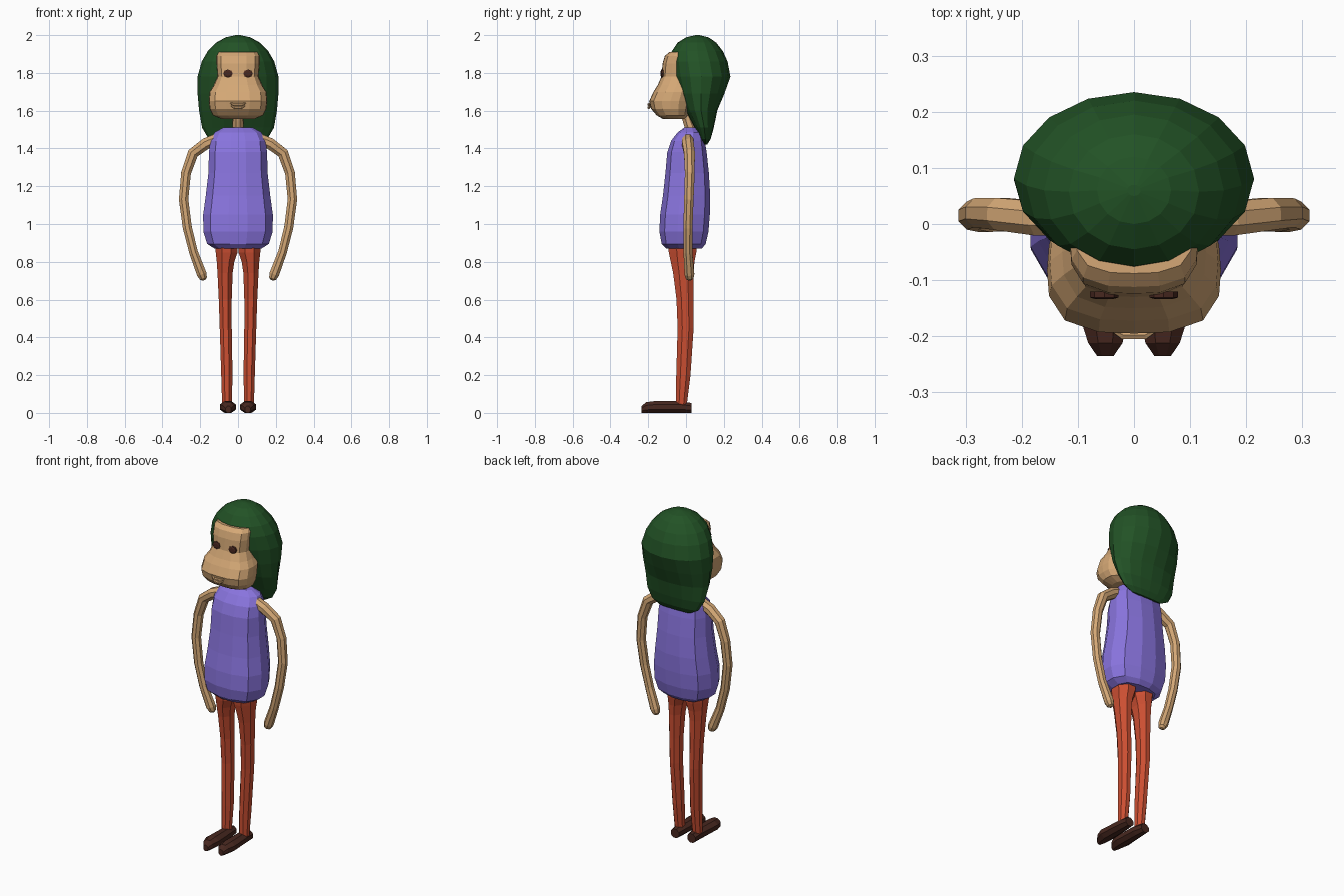
import bpy, bmesh, math
from mathutils import Vector


def material(name, rgb):
    m = bpy.data.materials.new(name)
    m.diffuse_color = (*rgb, 1)
    return m


SKIN = material("tan skin", (0.66, 0.39, 0.18))
GREEN = material("dark green hair", (0.016, 0.085, 0.019))
PURPLE = material("purple shirt", (0.25, 0.175, 0.73))
RED = material("red trousers", (0.60, 0.078, 0.032))
BROWN = material("dark brown", (0.065, 0.021, 0.014))


def section(n, a, b, p=2.0, turn=0.0):
    """Superellipse outline, n corners, half sizes a and b."""
    out = []
    for i in range(n):
        t = 2 * math.pi * (i + turn) / n
        c, s = math.cos(t), math.sin(t)
        k = (abs(c) ** p + abs(s) ** p) ** (-1 / p)
        out.append((a * c * k, b * s * k))
    return out


def loft(name, rings, mat):
    bm = bmesh.new()
    loops = [[bm.verts.new(p) for p in r] for r in rings]
    n = len(loops[0])
    for lo, hi in zip(loops, loops[1:]):
        for i in range(n):
            j = (i + 1) % n
            bm.faces.new((lo[i], lo[j], hi[j], hi[i]))
    bm.faces.new(loops[0][::-1])
    bm.faces.new(loops[-1])
    bmesh.ops.recalc_face_normals(bm, faces=bm.faces)
    me = bpy.data.meshes.new(name)
    bm.to_mesh(me)
    bm.free()
    me.materials.append(mat)
    ob = bpy.data.objects.new(name, me)
    bpy.context.collection.objects.link(ob)
    return ob


def upright(name, rows, n, mat, p=2.0, turn=0.0):
    """Rows of (z, x0, x1, y0, y1) stacked along z."""
    rings = []
    for z, x0, x1, y0, y1 in rows:
        cx, cy = (x0 + x1) / 2, (y0 + y1) / 2
        rings.append([(cx + u, cy + v, z) for u, v in
                      section(n, (x1 - x0) / 2, (y1 - y0) / 2, p, turn)])
    return loft(name, rings, mat)


def sym(rows):
    return [(z, -r, r, y0, y1) for z, r, y0, y1 in rows]


def tube(name, path, n, mat):
    """Rows of (x, y, z, radius) swept along their direction."""
    pts = [Vector(q[:3]) for q in path]
    rings = []
    for i, q in enumerate(path):
        d = (pts[min(i + 1, len(pts) - 1)] - pts[max(i - 1, 0)]).normalized()
        u = Vector((0, 1, 0)) - d * d.y
        u.normalize()
        v = d.cross(u)
        rings.append([pts[i] + u * a + v * b
                      for a, b in section(n, q[3], q[3], 2, 0.5)])
    return loft(name, rings, mat)


# shirt: (z, half width, front y, back y)
upright("shirt", sym([
    (0.87, 0.125, -0.105, 0.085), (0.895, 0.165, -0.13, 0.105),
    (0.96, 0.185, -0.142, 0.12), (1.05, 0.186, -0.138, 0.127),
    (1.15, 0.172, -0.123, 0.129), (1.27, 0.158, -0.11, 0.122),
    (1.38, 0.155, -0.10, 0.11), (1.44, 0.148, -0.08, 0.10),
    (1.485, 0.125, -0.045, 0.088), (1.51, 0.08, -0.01, 0.055)]),
    12, PURPLE, 2.8, 0.5)

# neck
tube("neck", [(0, 0.035, 1.48, 0.032), (0, 0.01, 1.55, 0.03),
              (0, -0.01, 1.62, 0.03)], 8, SKIN)

# head: narrow brow and wide muzzle
upright("head", sym([
    (1.555, 0.085, -0.12, -0.01), (1.575, 0.132, -0.155, 0.01),
    (1.61, 0.150, -0.185, 0.02), (1.65, 0.155, -0.195, 0.03),
    (1.70, 0.150, -0.172, 0.04), (1.735, 0.128, -0.15, 0.05),
    (1.78, 0.108, -0.13, 0.05), (1.85, 0.114, -0.124, 0.05),
    (1.89, 0.114, -0.112, 0.05), (1.91, 0.104, -0.088, 0.05)]),
    16, SKIN, 3.0, 0)

# lips: small smiling rolls
for label, z, w, y in (("upper_lip", 1.634, 0.042, -0.198),
                       ("lower_lip", 1.618, 0.034, -0.198)):
    tube(label, [(-w, y + 0.012, z + 0.008, 0.004), (-w / 2, y, z - 0.002, 0.008),
                 (w / 2, y, z - 0.002, 0.008), (w, y + 0.012, z + 0.008, 0.004)],
         6, SKIN)

# hair: full dome that tapers to the nape
upright("hair", sym([
    (1.42, 0.10, 0.098, 0.112), (1.45, 0.155, 0.075, 0.13),
    (1.51, 0.190, 0.045, 0.147), (1.60, 0.206, -0.005, 0.165),
    (1.69, 0.214, -0.045, 0.203), (1.78, 0.214, -0.073, 0.235),
    (1.86, 0.192, -0.083, 0.220), (1.915, 0.160, -0.075, 0.195),
    (1.96, 0.116, -0.045, 0.160), (1.988, 0.066, 0.0, 0.120),
    (2.0, 0.012, 0.05, 0.07)]), 16, GREEN, 2.0, 0)

for side, s in (("left", 1), ("right", -1)):
    # eye: flat disc on the brow
    rings = [[(s * 0.053 + u * k, y, 1.797 + v * k)
              for u, v in section(8, 0.025, 0.021)]
             for y, k in ((-0.120, 1), (-0.131, 1), (-0.134, 0.6))]
    loft(side + "_eye", rings, BROWN)

    # arm hanging in a bow beside the body
    arm = [(0.11, 0.01, 1.45, 0.032), (0.17, 0.01, 1.425, 0.033),
           (0.238, 0.018, 1.375, 0.031), (0.275, 0.020, 1.27, 0.028),
           (0.288, 0.015, 1.13, 0.027), (0.268, 0.010, 0.98, 0.026),
           (0.235, 0.010, 0.85, 0.025), (0.192, 0.018, 0.735, 0.028),
           (0.183, 0.020, 0.712, 0.021), (0.180, 0.021, 0.703, 0.008)]
    tube(side + "_arm", [(s * x, y, z, r) for x, y, z, r in arm], 8, SKIN)

    # trouser leg, widening inwards to the crotch
    leg = [(0.04, 0.032, 0.085, -0.055, 0.005), (0.20, 0.028, 0.090, -0.053, 0.025),
           (0.45, 0.032, 0.098, -0.046, 0.042), (0.60, 0.032, 0.103, -0.052, 0.041),
           (0.74, 0.027, 0.110, -0.070, 0.042), (0.80, 0.018, 0.114, -0.083, 0.047),
           (0.85, 0.0, 0.120, -0.094, 0.057), (0.89, 0.0, 0.123, -0.098, 0.06)]
    rows = [(z, *sorted((s * a, s * b)), c, d) for z, a, b, c, d in leg]
    upright(side + "_trouser_leg", rows, 8, RED, 2.6, 0.5)

    # shoe: (y, inner x, outer x, height), flat sole
    rings = []
    for y, a, b, h in ((0.028, 0.028, 0.082, 0.052), (-0.03, 0.018, 0.088, 0.062),
                       (-0.165, 0.010, 0.097, 0.062), (-0.212, 0.020, 0.082, 0.056),
                       (-0.235, 0.036, 0.066, 0.035)):
        rings.append([(s * ((a + b) / 2 + u), y, h / 2 + v) for u, v in
                      section(8, (b - a) / 2, h / 2 / 0.97, 3.5, 0.5)])
    for r in rings:
        low = min(p[2] for p in r)
        for i, p in enumerate(r):
            if abs(p[2] - low) < 0.002:
                r[i] = (p[0], p[1], 0.0)
    loft(side + "_shoe", rings, BROWN)
